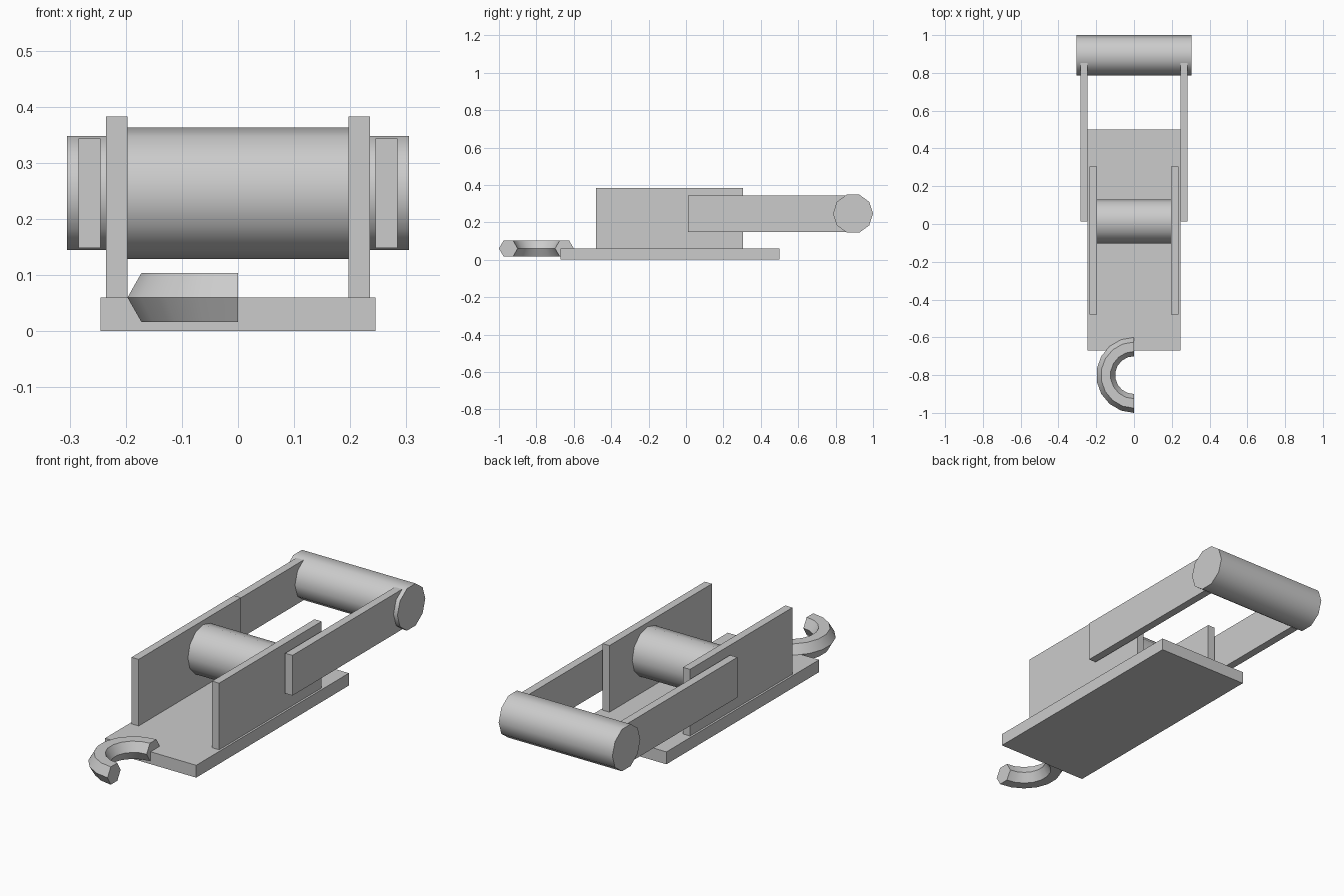
import bpy, bmesh, math
from mathutils import Vector

if "Cube" in bpy.data.objects:
    bpy.data.objects.remove(bpy.data.objects["Cube"])

GREY = bpy.data.materials.new("light_grey")
GREY.diffuse_color = (0.6, 0.6, 0.6, 1)
GREY.use_nodes = True
GREY.node_tree.nodes["Principled BSDF"].inputs["Base Color"].default_value = GREY.diffuse_color


def finish(name, bm, smooth=False):
    bmesh.ops.recalc_face_normals(bm, faces=bm.faces[:])
    mesh = bpy.data.meshes.new(name)
    bm.to_mesh(mesh)
    bm.free()
    mesh.materials.append(GREY)
    obj = bpy.data.objects.new(name, mesh)
    bpy.context.collection.objects.link(obj)
    if smooth:
        bpy.ops.object.select_all(action='DESELECT')
        obj.select_set(True)
        bpy.context.view_layer.objects.active = obj
        bpy.ops.object.shade_smooth_by_angle(angle=math.radians(40))
    return obj


def box(name, x, y, z):
    bm = bmesh.new()
    bmesh.ops.create_cube(bm, size=1)
    for v in bm.verts:
        v.co = Vector([(r[0] + r[1]) / 2 + c * (r[1] - r[0])
                       for c, r in zip(v.co, (x, y, z))])
    return finish(name, bm)


def roller(name, half_length, radius, y, z, sides, start=0.0):
    """Capped cylinder lying along x."""
    bm = bmesh.new()
    ring = []
    for i in range(sides):
        a = start + math.tau * i / sides
        ring.append(bm.verts.new((-half_length, y + radius * math.cos(a),
                                  z + radius * math.sin(a))))
    cap = bm.faces.new(ring)
    ext = bmesh.ops.extrude_face_region(bm, geom=[cap], use_keep_orig=True)
    for v in ext["geom"]:
        if isinstance(v, bmesh.types.BMVert):
            v.co.x = half_length
    return finish(name, bm, True)


def hook(name, y, z, major, minor, segments=9, sides=6):
    """Half ring with a hexagonal section, open towards +x."""
    bm = bmesh.new()
    rings = []
    for i in range(segments + 1):
        a = math.pi / 2 + math.pi * i / segments
        ring = []
        for j in range(sides):
            b = math.tau * j / sides
            r = major + minor * math.cos(b)
            ring.append(bm.verts.new((r * math.cos(a), y + r * math.sin(a),
                                      z + minor * math.sin(b))))
        rings.append(ring)
    for p, q in zip(rings, rings[1:]):
        for j in range(sides):
            k = (j + 1) % sides
            bm.faces.new((p[j], p[k], q[k], q[j]))
    bm.faces.new(rings[0])
    bm.faces.new(rings[-1])
    return finish(name, bm, True)


# base plate
box("base_plate", (-0.245, 0.245), (-0.67, 0.50), (0, 0.06))

# upright side plates and the swinging arms outside them
for side, s in (("left", -1), ("right", 1)):
    box(side + "_side_plate", sorted((s * 0.197, s * 0.235)), (-0.48, 0.305), (0.06, 0.383))
    box(side + "_arm", sorted((s * 0.245, s * 0.284)), (0.012, 0.853), (0.148, 0.343))

# drum between the plates, and grip at the end of the arms
roller("drum", 0.198, 0.117, 0.014, 0.246, 12)
roller("handle_grip", 0.305, 0.107, 0.893, 0.2465, 10)

# hook at the front edge
hook("front_hook", -0.80, 0.06, 0.15, 0.05)
